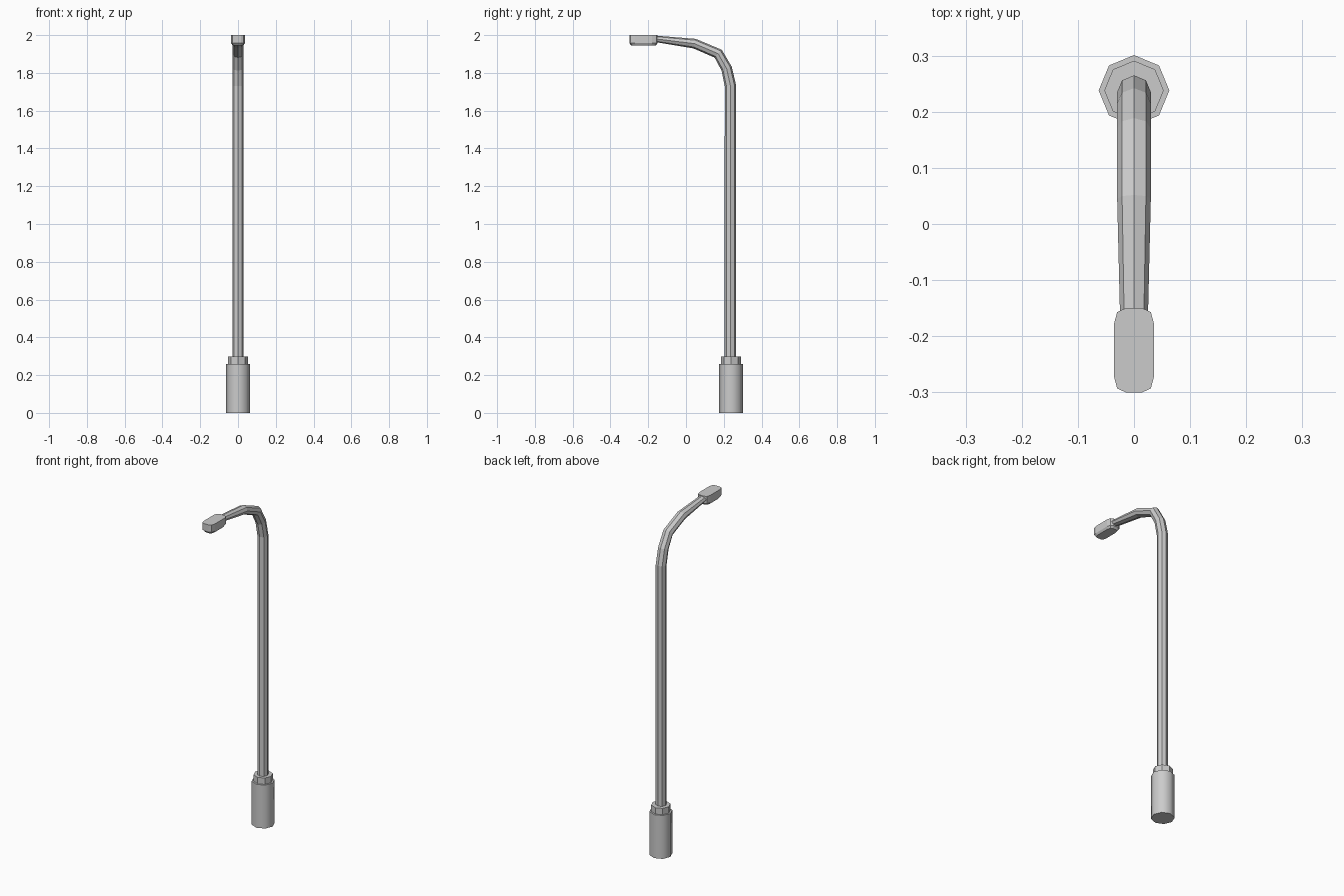
import bpy, bmesh
from math import cos, sin, pi, radians
from mathutils import Vector

if "Cube" in bpy.data.objects:
    bpy.data.objects.remove(bpy.data.objects["Cube"])

POLE_Y = 0.238


def loft(name, rings, smooth=None):
    """Skin a list of equal-length point rings and cap both ends."""
    bm = bmesh.new()
    loops = [[bm.verts.new(p) for p in ring] for ring in rings]
    n = len(loops[0])
    for a, b in zip(loops, loops[1:]):
        for i in range(n):
            j = (i + 1) % n
            bm.faces.new((a[i], a[j], b[j], b[i]))
    bm.faces.new(loops[0][::-1])
    bm.faces.new(loops[-1])
    bmesh.ops.recalc_face_normals(bm, faces=bm.faces)
    mesh = bpy.data.meshes.new(name)
    bm.to_mesh(mesh)
    bm.free()
    obj = bpy.data.objects.new(name, mesh)
    bpy.context.collection.objects.link(obj)
    if smooth:
        bpy.ops.object.select_all(action='DESELECT')
        bpy.context.view_layer.objects.active = obj
        obj.select_set(True)
        bpy.ops.object.shade_smooth_by_angle(angle=radians(smooth))
    return obj


def octagon(r, z):
    return [(r * cos(i * pi / 4), POLE_Y + r * sin(i * pi / 4), z) for i in range(8)]


# Base housing and collar
loft("base", [octagon(0.063, 0), octagon(0.063, 0.26)], smooth=50)
loft("collar", [octagon(0.053, 0.26), octagon(0.053, 0.298)])

# Curved pole: (y, z, half width, half thickness), mitred at each bend
path = [(POLE_Y - 0.003, 0.26, 0.03, 0.03), (POLE_Y - 0.003, 1.733, 0.03, 0.03),
        (0.215, 1.823, 0.03, 0.029), (0.17, 1.902, 0.03, 0.028),
        (0.045, 1.955, 0.03, 0.026), (-0.16, 1.98, 0.025, 0.017)]
pts = [Vector((0, y, z)) for y, z, *_ in path]
rings = []
for k, (p, (_, _, w, t)) in enumerate(zip(pts, path)):
    d_in = (p - pts[k - 1]).normalized() if k else Vector((0, 0, 1))
    d_out = (pts[k + 1] - p).normalized() if k < len(pts) - 1 else d_in
    d = (d_in + d_out).normalized()
    out = Vector((0, d.z, -d.y))
    rings.append([p + Vector((w * cos(a), 0, 0)) + out * (t * sin(a))
                  for a in (i * pi / 4 for i in range(8))])
loft("pole", rings)

# Lamp head: rounded rectangle with a chamfered underside
half = [(0.015, -0.075), (0.030, -0.068), (0.036, -0.046),
        (0.036, 0.046), (0.030, 0.068), (0.015, 0.075)]
outline = half + [(-x, y) for x, y in reversed(half)]


def head_ring(sx, sy, z):
    return [(x * sx, -0.225 + y * sy, z) for x, y in outline]


loft("lamp_head", [head_ring(0.8, 0.86, 1.945), head_ring(1, 1, 1.957), head_ring(1, 1, 2.0)])
